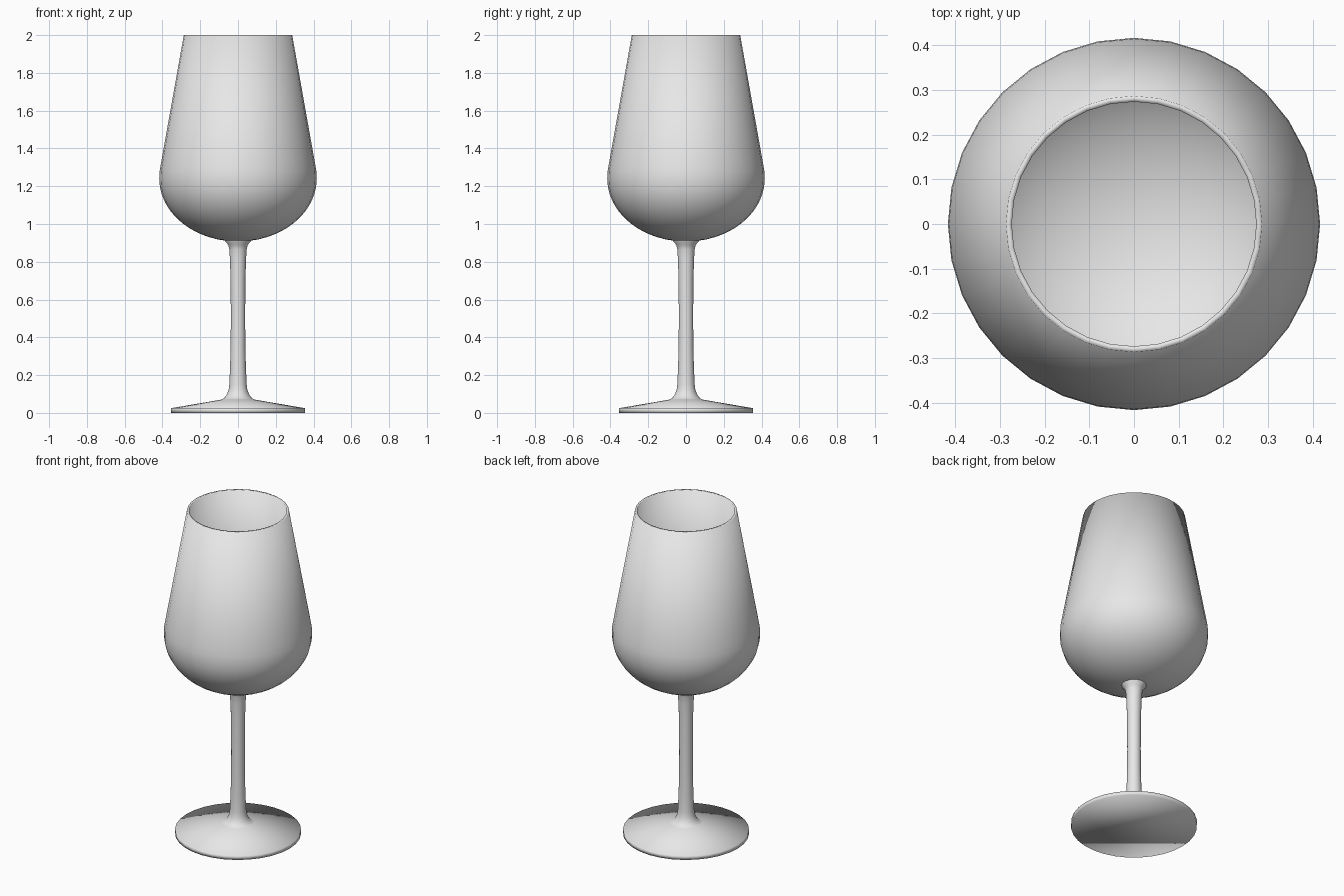
import bpy, bmesh, math

if "Cube" in bpy.data.objects:
    bpy.data.objects.remove(bpy.data.objects["Cube"])

SIDES = 32

glass = bpy.data.materials.new("light grey glass")
glass.diffuse_color = (0.8, 0.8, 0.8, 1)
glass.use_nodes = True
glass.node_tree.nodes["Principled BSDF"].inputs["Base Color"].default_value = glass.diffuse_color


def lathe(name, profile, cap_bottom=False):
    """Revolve (radius, z) points round z; radius 0 makes a pole."""
    bm = bmesh.new()
    rings = []
    for r, z in profile:
        if r == 0:
            rings.append([bm.verts.new((0, 0, z))] * SIDES)
        else:
            rings.append([bm.verts.new((r * math.cos(2 * math.pi * i / SIDES),
                                        r * math.sin(2 * math.pi * i / SIDES), z))
                          for i in range(SIDES)])
    for a, b in zip(rings, rings[1:]):
        for i in range(SIDES):
            j = (i + 1) % SIDES
            quad = list(dict.fromkeys((a[i], a[j], b[j], b[i])))
            bm.faces.new(quad)
    if cap_bottom:
        bm.faces.new(rings[0][::-1])
    bmesh.ops.recalc_face_normals(bm, faces=bm.faces)
    for f in bm.faces:
        f.smooth = True
    mesh = bpy.data.meshes.new(name)
    bm.to_mesh(mesh)
    bm.free()
    mesh.materials.append(glass)
    ob = bpy.data.objects.new(name, mesh)
    bpy.context.collection.objects.link(ob)
    return ob


# Foot with flared stem
lathe("foot_and_stem", [
    (0.354, 0), (0.354, 0.025), (0.09, 0.07), (0.075, 0.077), (0.06, 0.095),
    (0.05, 0.12), (0.046, 0.15), (0.042, 0.24), (0.039, 0.35), (0.038, 0.5),
    (0.039, 0.7), (0.043, 0.82), (0.046, 0.865), (0.052, 0.89),
    (0.068, 0.908), (0.07, 0.915), (0, 0.915)], cap_bottom=True)


# Bowl: rounded bottom, tapering wall, thin rim, hollow inside
def bowl_wall(radius, depth, rim):
    pts = [(radius * math.sin(t), 1.24 - depth * math.cos(t))
           for t in (math.pi / 2 * k / 12 for k in range(1, 13))]
    return [(0, 1.24 - depth)] + pts + [
        (radius - 0.002, 1.28), (radius - 0.009, 1.32), (rim, 2.0)]


outer = bowl_wall(0.417, 0.333, 0.287)
inner = bowl_wall(0.403, 0.318, 0.274)
lathe("bowl", outer + inner[::-1])
